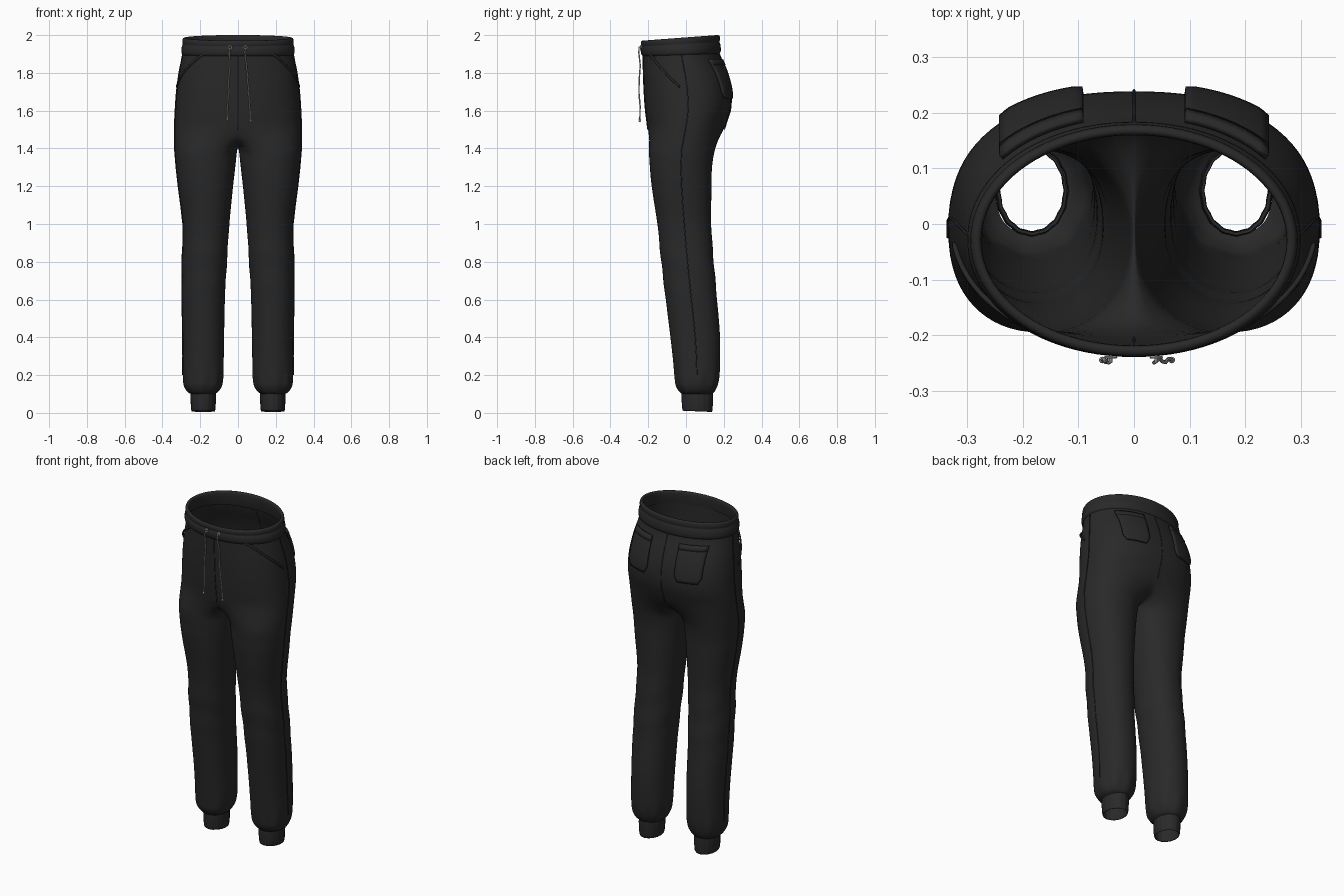
import bpy, bmesh
from math import sin, cos, pi, radians, exp, asin

if "Cube" in bpy.data.objects:
    bpy.data.objects.remove(bpy.data.objects["Cube"])

OUT, N = 22, 32   # outer segments and total points of a leg ring

# hips: z, half width, front y, back y, roundness
HIPS = [(2.00, .282, -.228, .168, 1.0), (1.90, .292, -.228, .178, .97),
        (1.80, .312, -.226, .215, .9), (1.70, .325, -.222, .238, .86),
        (1.60, .332, -.215, .236, .85), (1.50, .336, -.203, .203, .85)]
# leg: z, inner x, outer x, front y, back y
LEG = [(1.40, .004, .336, -.198, .152), (1.30, .014, .328, -.192, .138),
       (1.20, .026, .317, -.182, .136), (1.00, .045, .292, -.152, .134),
       (.80, .058, .296, -.132, .148), (.60, .069, .297, -.108, .165),
       (.40, .073, .293, -.083, .181), (.20, .077, .292, -.062, .178),
       (.14, .086, .286, -.053, .165), (.11, .105, .268, -.035, .15),
       (.10, .122, .25, -.02, .135)]


def material(name, v):
    m = bpy.data.materials.new(name)
    m.diffuse_color = (v, v, v, 1)
    m.use_nodes = True
    m.node_tree.nodes["Principled BSDF"].inputs["Base Color"].default_value = m.diffuse_color
    return m


CLOTH = material("black_cloth", .022)
CORD = material("grey_cord", .45)


def sample(tab, z):
    """Catmull-Rom lookup in a table sorted by falling z."""
    i = 0
    while i < len(tab) - 2 and z < tab[i + 1][0]:
        i += 1
    a, b = tab[i], tab[i + 1]
    p, q = tab[max(i - 1, 0)], tab[min(i + 2, len(tab) - 1)]
    t = (a[0] - z) / (a[0] - b[0])
    return [.5 * (2 * B + (C - A) * t + (2 * A - 5 * B + 4 * C - D) * t * t
                  + (3 * B - A - 3 * C + D) * t ** 3)
            for A, B, C, D in zip(p[1:], a[1:], b[1:], q[1:])]


def spow(v, e):
    return (abs(v) ** e) * (1 if v >= 0 else -1)


def hip(t, z, off=0):
    """Point on the hip surface, t = 0 at centre front, pi at centre back."""
    w, yf, yb, e = sample(HIPS, z)
    mid, half = (yf + yb) / 2, (yb - yf) / 2 + off
    x = (w + off) * spow(max(sin(t), 0), e)
    return (0 if x < 1e-4 else x, mid - half * spow(cos(t), e), z)


def leg(i, z):
    xi, xo, yf, yb = sample(LEG, z)
    a = radians(-123.75 + i * 360 / N)
    f = 1 + .035 * sin(8 * a + 1) * exp(-((z - .16) / .06) ** 2)      # cuff gathers
    f += .018 * sin(34 * z + 2.5 * sin(a)) * exp(-((z - .78) / .16) ** 2)  # knee folds
    return ((xi + xo) / 2 + (xo - xi) / 2 * f * spow(cos(a), .92),
            (yf + yb) / 2 + (yb - yf) / 2 * f * spow(sin(a), .92), z)


def loft(name, rings, thick=0, sub=1):
    """Skin rows of points; full leg rings are closed. Mirrored in x."""
    bm = bmesh.new()
    rows = [[bm.verts.new(p) for p in r] for r in rings]
    for a, b in zip(rows, rows[1:]):
        n = min(len(a), len(b))
        for i in range(n if n == N else n - 1):
            j = (i + 1) % n
            bm.faces.new((a[i], b[i], b[j], a[j]))
    bmesh.ops.recalc_face_normals(bm, faces=bm.faces)
    me = bpy.data.meshes.new(name)
    bm.to_mesh(me)
    bm.free()
    for p in me.polygons:
        p.use_smooth = True
    ob = bpy.data.objects.new(name, me)
    bpy.context.collection.objects.link(ob)
    me.materials.append(CLOTH)
    m = ob.modifiers.new("mirror", 'MIRROR')
    m.merge_threshold = .0005
    if thick:
        s = ob.modifiers.new("thickness", 'SOLIDIFY')
        s.thickness, s.offset = thick, 0
    if sub:
        s = ob.modifiers.new("smooth", 'SUBSURF')
        s.levels = s.render_levels = sub
    return ob


def hip_row(z):
    return [hip(pi * i / OUT, z) for i in range(OUT + 1)]


# seat, crotch saddle and legs in one skin
rings = [hip_row(1.94 - .04 * k) for k in range(11)]
crotch = hip_row(1.50)
for k in range(1, N - OUT):
    s = k / (N - OUT)
    crotch.append((0, .203 - .406 * s, 1.50 - .095 * sin(pi * s) ** .7))
rings.append(crotch)
zs = [1.39 - .04 * k for k in range(29)] + [.24, .21, .18, .16, .14, .12, .11, .10]
rings += [[leg(i, z) for i in range(N)] for z in zs]
loft("trousers_body", rings)

# folded waistband, higher at the back
band = []
for off, v in [(.001, -.12), (.009, -.04), (.013, .2), (.012, .5), (.006, .58),
               (.012, .66), (.012, .92), (.006, 1.0), (-.004, 1.0), (-.009, .9),
               (-.009, .4), (-.006, 0)]:
    row = []
    for i in range(OUT + 1):
        t = pi * i / OUT
        bottom, top = 1.905 - .008 * cos(t), 1.986 - .015 * cos(t)
        row.append(hip(t, bottom + v * (top - bottom), off))
    band.append(row)
loft("waistband", band)

# ribbed ankle cuffs with a turned-in hem
cuff = []
for z, g in [(.125, 0), (.09, .004), (.05, .002), (.012, 0), (.003, -.003),
             (.006, -.008), (.05, -.007), (.11, -.006)]:
    ring = []
    for i in range(N):
        a = radians(-123.75 + i * 360 / N)
        r = g + (.0025 if i % 2 else -.0025)
        ring.append((.184 + (.064 + r) * cos(a), .06 + (.08 + r) * sin(a),
                     z + (.006 * (1 - sin(a)) if z < .02 else 0) * (1 if z > .004 else .3)))
    cuff.append(ring)
loft("ankle_cuff", cuff)


# back patch pockets with chamfered lower corners
def back_point(u, v, off):
    z = 1.665 + .205 * v
    inset = .018 * max(0, 1 - v * 6)
    x = .092 + inset + (.148 - 2 * inset) * u
    w, _, _, e = sample(HIPS, z)
    return hip(pi - asin((x / (w + off)) ** (1 / e)), z, off)


loft("back_pocket", [[back_point(u / 10, v / 12, .009) for u in range(11)]
                     for v in range(13)], .012, 0)
loft("back_pocket_hem", [[back_point(u / 10, .86 + .14 * v, .013) for u in range(11)]
                         for v in (0, .5, 1)], .01, 0)


# slanted front pocket welts and the pocket bag behind them
def welt(s, d, off):
    t = .62 + .83 * s
    return hip(t, 1.905 - .15 * s - .03 * s * s + d, off)


loft("front_pocket_welt", [[welt(s / 14, d, .005) for s in range(15)]
                           for d in (-.009, 0, .009)], .009, 1)


# side seam ridge down hip and leg
seam = [hip(pi / 2, 1.9 - .05 * k, .001) for k in range(8)]
seam += [leg(11, z) for z in (1.39, 1.3, 1.2, 1.1, 1.0, .9, .8, .7, .6, .5, .4, .3, .2)]


def cord(name, pts, radius, mat):
    cu = bpy.data.curves.new(name, 'CURVE')
    cu.dimensions = '3D'
    cu.bevel_depth, cu.bevel_resolution, cu.use_fill_caps = radius, 2, True
    sp = cu.splines.new('POLY')
    sp.points.add(len(pts) - 1)
    for p, c in zip(sp.points, pts):
        p.co = (*c, 1)
    cu.materials.append(mat)
    ob = bpy.data.objects.new(name, cu)
    bpy.context.collection.objects.link(ob)
    return ob


for sgn, side in ((1, "left"), (-1, "right")):
    cord("side_seam_" + side, [(sgn * x, y, z) for x, y, z in seam], .0025, CLOTH)

# centre front and back seams
cord("front_seam", [hip(0, 1.9 - .05 * k, 0) for k in range(9)], .0025, CLOTH)
cord("back_seam", [hip(pi, 1.9 - .05 * k, 0) for k in range(9)], .0025, CLOTH)

# drawstrings with eyelets and end knots
for side, x0, x1, z1 in (("right", -.042, -.057, 1.555), ("left", .04, .068, 1.545)):
    pts = [(x0, -.235, 1.935), (x0, -.248, 1.937), (x0 - .004, -.25, 1.91)]
    pts += [(x0 + (x1 - x0) * s, -.246 + .004 * sin(9 * s), 1.91 + (z1 - 1.91) * s)
            for s in (.2, .4, .6, .8, 1)]
    cord("drawstring_" + side, pts, .0035, CORD)
    bpy.ops.mesh.primitive_torus_add(location=(x0, -.24, 1.935), rotation=(pi / 2, 0, 0),
                                     major_radius=.009, minor_radius=.003,
                                     major_segments=16, minor_segments=6)
    ring = bpy.context.object
    ring.name = "eyelet_" + side
    bpy.ops.mesh.primitive_uv_sphere_add(location=(x1, -.245, z1), radius=.006,
                                         segments=10, ring_count=6)
    knot = bpy.context.object
    knot.name = "cord_knot_" + side
    for ob in (ring, knot):
        ob.data.materials.append(CORD)
        bpy.ops.object.select_all(action='DESELECT')
        ob.select_set(True)
        bpy.context.view_layer.objects.active = ob
        bpy.ops.object.shade_smooth_by_angle()
